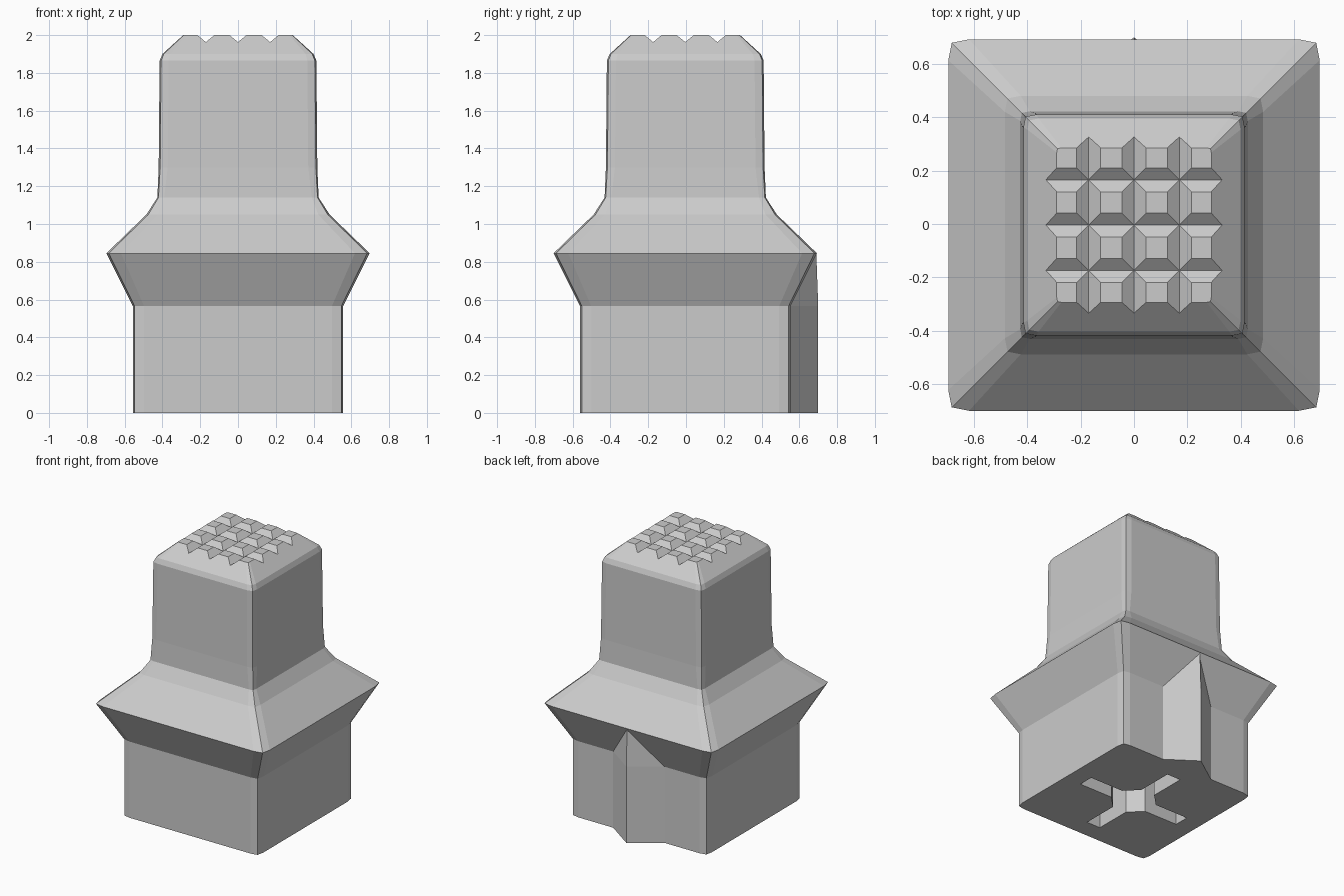
import bpy
from mathutils import Matrix, Vector

if "Cube" in bpy.data.objects:
    bpy.data.objects.remove(bpy.data.objects["Cube"], do_unlink=True)

grey = bpy.data.materials.new("plain grey")
grey.use_nodes = True
colour = (0.6, 0.6, 0.6, 1)
grey.diffuse_color = colour
grey.node_tree.nodes["Principled BSDF"].inputs["Base Color"].default_value = colour


def loft(name, rings):
    """Closed solid skinned through counter-clockwise rings of equal length."""
    n = len(rings[0])
    verts = [p for ring in rings for p in ring]
    faces = [tuple(reversed(range(n))), tuple(range(len(verts) - n, len(verts)))]
    for r in range(len(rings) - 1):
        for i in range(n):
            a, b = r * n + i, r * n + (i + 1) % n
            faces.append((a, b, b + n, a + n))
    mesh = bpy.data.meshes.new(name)
    mesh.from_pydata(verts, [], faces)
    mesh.materials.append(grey)
    obj = bpy.data.objects.new(name, mesh)
    bpy.context.scene.collection.objects.link(obj)
    return obj


def four_fold(points, z):
    """Repeat a run of points around the four quarters."""
    return [Matrix.Rotation(q * 1.5707963, 3, "Z") @ Vector((x, y, z))
            for q in range(4) for x, y in points]


def combine(target, tool, operation):
    mod = target.modifiers.new(operation.lower(), "BOOLEAN")
    mod.operation, mod.solver, mod.object = operation, "EXACT", tool
    bpy.context.view_layer.objects.active = target
    bpy.ops.object.modifier_apply(modifier=mod.name)
    bpy.data.objects.remove(tool, do_unlink=True)


def pillow_square(half, z, bow):
    """Square whose sides bow out slightly, with soft corners."""
    inset = half - 6 * bow
    corner = half - bow
    return four_fold([(half, -inset), (half, inset), (corner, corner)], z)


# Body: plinth, flared collar, column and sloped crown (half width, height, bow)
profile = [(0.557, 0, 0.01), (0.557, 0.565, 0.01), (0.697, 0.845, 0.013),
           (0.485, 1.05, 0.01), (0.427, 1.14, 0.006), (0.42, 1.3, 0.008),
           (0.415, 1.865, 0.008), (0.4, 1.9, 0.007), (0.29, 2.0, 0.003)]
body = loft("body", [pillow_square(*row) for row in profile])

# Crossed V grooves in the crown
for axis in range(2):
    for offset in (-0.17, 0, 0.17):
        section = [(-0.09, 2.037), (0, 1.963), (0.09, 2.037)]
        groove = loft("groove_cutter", [[(offset + x, y, z) for x, z in section]
                                        for y in (0.6, -0.6)])
        if axis:
            groove.data.transform(Matrix.Rotation(1.5707963, 4, "Z"))
        combine(body, groove, "DIFFERENCE")

# Cross-shaped socket with an eight-sided hub, open underneath
arm, width, hub = 0.42, 0.056, 0.148
outline = [(hub, -width), (arm, -width), (arm, width), (hub, width)]
socket = loft("socket_cutter", [four_fold(outline, z) for z in (-0.1, 0.5)])
combine(body, socket, "DIFFERENCE")

body.location.y = -0.004

# Locating ridge on the back, running up to the collar edge
ridge = loft("back_ridge", [
    [(0.215, 0.55, 0), (0, 0.7, 0), (-0.215, 0.55, 0)],
    [(0.215, 0.55, 0.565), (0, 0.7, 0.565), (-0.215, 0.55, 0.565)],
    [(0.003, 0.68, 0.84), (0, 0.69, 0.84), (-0.003, 0.68, 0.84)]])
